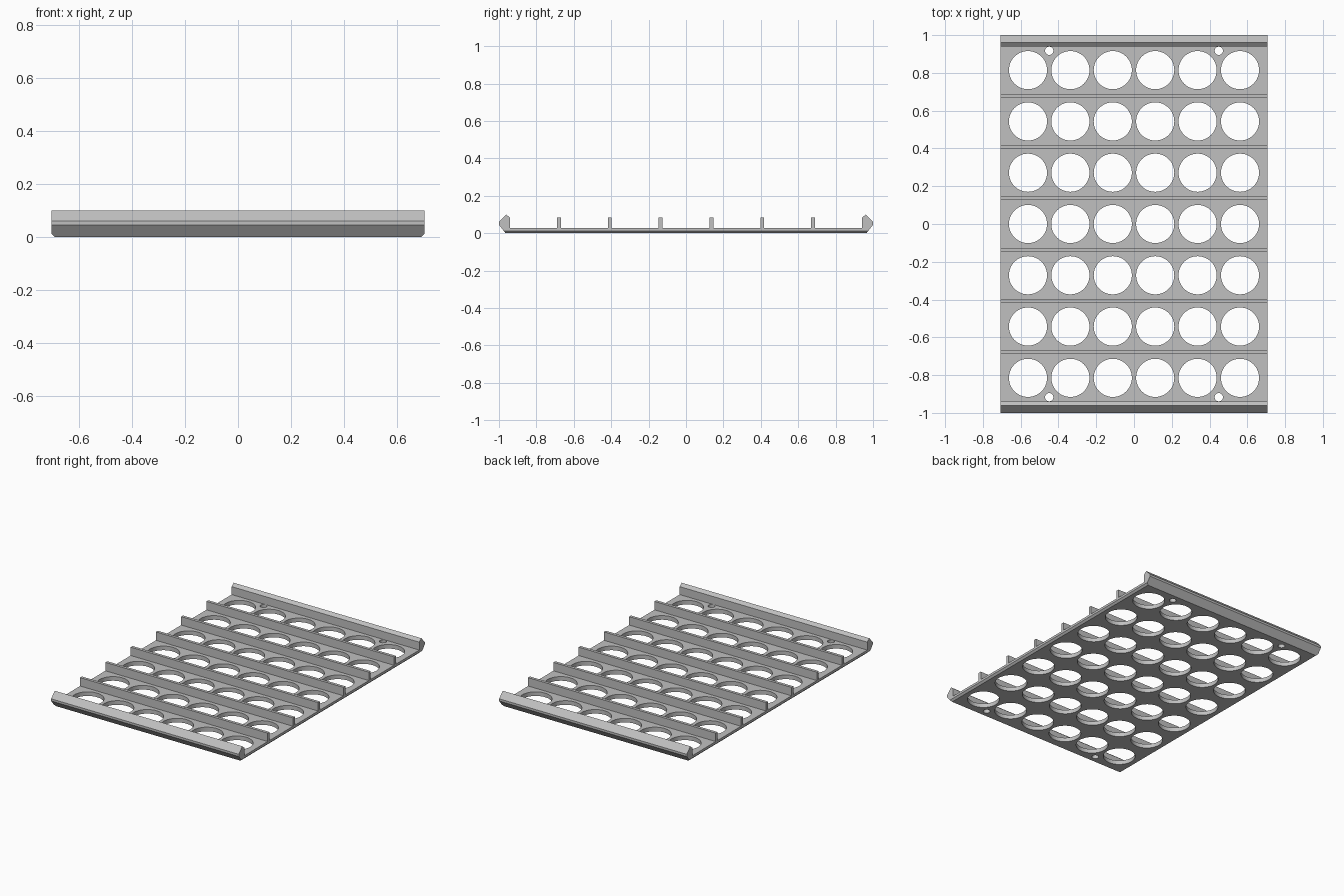
import bpy
import bmesh
from mathutils import Vector

if "Cube" in bpy.data.objects:
    bpy.data.objects.remove(bpy.data.objects["Cube"], do_unlink=True)

HALF_X = 0.706      # half width of the tray
PLATE_TOP = 0.028
RIB_TOP = 0.085
ROW = 0.2715        # row spacing
COL = 0.2245        # column spacing
CHAMFER = 0.012

grey = bpy.data.materials.new("light_grey")
grey.use_nodes = True
grey.diffuse_color = (0.527, 0.527, 0.527, 1)
grey.node_tree.nodes["Principled BSDF"].inputs["Base Color"].default_value = grey.diffuse_color


def add_object(name, bm):
    bmesh.ops.recalc_face_normals(bm, faces=bm.faces)
    mesh = bpy.data.meshes.new(name)
    bm.to_mesh(mesh)
    bm.free()
    mesh.materials.append(grey)
    obj = bpy.data.objects.new(name, mesh)
    bpy.context.collection.objects.link(obj)
    return obj


def extrude_along_x(profile):
    """Solid from a closed (y, z) profile, spanning the tray width."""
    bm = bmesh.new()
    face = bm.faces.new([bm.verts.new((-HALF_X, y, z)) for y, z in profile])
    result = bmesh.ops.extrude_face_region(bm, geom=[face])
    moved = [v for v in result["geom"] if isinstance(v, bmesh.types.BMVert)]
    bmesh.ops.translate(bm, verts=moved, vec=(2 * HALF_X, 0, 0))
    return bm


# Plate with a pointed rail along the front and back edges
rail = [(0.965, 0), (1, 0.045), (1, 0.06), (0.962, 0.1), (0.94, 0.082), (0.94, PLATE_TOP)]
body = extrude_along_x(rail + [(-y, z) for y, z in reversed(rail)])

# Chamfer the lower side edges
for side in (-1, 1):
    bmesh.ops.bisect_plane(
        body, geom=body.verts[:] + body.edges[:] + body.faces[:],
        plane_co=Vector((side * HALF_X, 0, CHAMFER)),
        plane_no=Vector((side, 0, -1)), clear_outer=True)
    bmesh.ops.holes_fill(body, edges=[e for e in body.edges if e.is_boundary], sides=0)
tray = add_object("tray_plate", body)

# Cutter for the round pockets and the four small fixing holes
cutter_bm = bmesh.new()


def add_hole(x, y, radius, segments):
    made = bmesh.ops.create_cone(cutter_bm, cap_ends=True, segments=segments,
                                 radius1=radius, radius2=radius, depth=0.3)
    bmesh.ops.translate(cutter_bm, verts=made["verts"], vec=(x, y, 0))


for row in range(-3, 4):
    for col in range(6):
        add_hole((col - 2.5) * COL, row * ROW, 0.101, 48)
for x in (-0.449, 0.449):
    for y in (-0.917, 0.917):
        add_hole(x, y, 0.022, 24)
cutter = add_object("hole_cutter", cutter_bm)
cutter.hide_render = True

cut = tray.modifiers.new("holes", 'BOOLEAN')
cut.operation = 'DIFFERENCE'
cut.solver = 'EXACT'
cut.object = cutter
bpy.ops.object.select_all(action='DESELECT')
tray.select_set(True)
bpy.context.view_layer.objects.active = tray
bpy.ops.object.modifier_apply(modifier=cut.name)
bpy.data.objects.remove(cutter, do_unlink=True)
bpy.ops.object.shade_smooth_by_angle()

# Divider ribs between the rows
for i in range(6):
    y = (i - 2.5) * ROW
    add_object(f"divider_rib_{i + 1}", extrude_along_x(
        [(y - 0.01, PLATE_TOP - 0.004), (y + 0.01, PLATE_TOP - 0.004),
         (y + 0.01, RIB_TOP), (y - 0.01, RIB_TOP)]))
